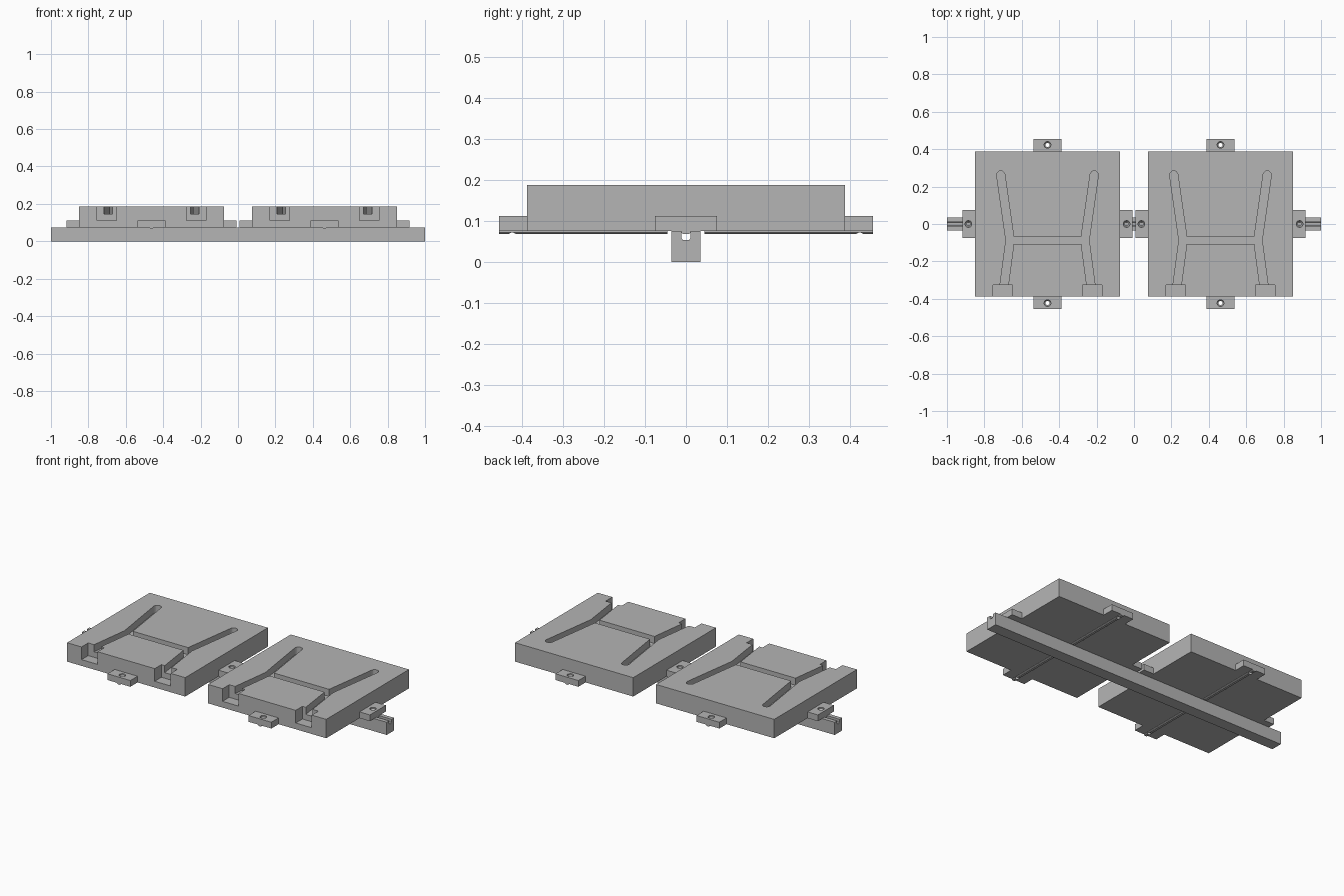
import bpy, bmesh, math
from mathutils import Vector

cube = bpy.data.objects.get("Cube")
if cube:
    bpy.data.objects.remove(cube, do_unlink=True)

grey = bpy.data.materials.new("plain grey")
grey.use_nodes = True
colour = (0.46, 0.46, 0.46, 1)
grey.diffuse_color = colour
grey.node_tree.nodes["Principled BSDF"].inputs["Base Color"].default_value = colour

DECK, TAB, TOP = 0.075, 0.112, 0.187     # heights of underside, tabs and tile top
HALF = 0.3875                            # half width of a tile


def prism(name, points, direction):
    """Extrude a closed planar outline along a direction."""
    bm = bmesh.new()
    face = bm.faces.new([bm.verts.new(p) for p in points])
    result = bmesh.ops.extrude_face_region(bm, geom=[face])
    verts = [v for v in result["geom"] if isinstance(v, bmesh.types.BMVert)]
    bmesh.ops.translate(bm, verts=verts, vec=direction)
    bmesh.ops.recalc_face_normals(bm, faces=bm.faces)
    mesh = bpy.data.meshes.new(name)
    bm.to_mesh(mesh)
    bm.free()
    mesh.materials.append(grey)
    obj = bpy.data.objects.new(name, mesh)
    bpy.context.collection.objects.link(obj)
    return obj


def box(name, x0, x1, y0, y1, z0, z1):
    outline = [(x0, y0, z0), (x1, y0, z0), (x1, y1, z0), (x0, y1, z0)]
    return prism(name, outline, (0, 0, z1 - z0))


def slot(name, a, b, radius, z0, z1):
    """Round-ended slot running between two plan points."""
    a, b = Vector(a), Vector(b)
    heading = math.atan2(b.y - a.y, b.x - a.x)
    points = []
    for centre, start in ((b, heading - math.pi / 2), (a, heading + math.pi / 2)):
        for i in range(9):
            t = start + math.pi * i / 8
            points.append((centre.x + radius * math.cos(t),
                           centre.y + radius * math.sin(t), z0))
    return prism(name, points, (0, 0, z1 - z0))


def hole(x, y):
    """Countersunk screw hole cutter."""
    bm = bmesh.new()
    rings = []
    for r, z in ((0.011, 0.06), (0.011, 0.098), (0.018, 0.104), (0.018, 0.13)):
        rings.append([bm.verts.new((x + r * math.cos(math.tau * i / 20),
                                    y + r * math.sin(math.tau * i / 20), z))
                      for i in range(20)])
    for low, high in zip(rings, rings[1:]):
        for i in range(20):
            j = (i + 1) % 20
            bm.faces.new((low[i], low[j], high[j], high[i]))
    bm.faces.new(rings[0])
    bm.faces.new(rings[-1])
    bmesh.ops.recalc_face_normals(bm, faces=bm.faces)
    mesh = bpy.data.meshes.new("hole_cutter")
    bm.to_mesh(mesh)
    bm.free()
    mesh.materials.append(grey)
    obj = bpy.data.objects.new("hole_cutter", mesh)
    bpy.context.collection.objects.link(obj)
    return obj


def cut(obj, cutters):
    """Subtract the cutters, then remove them."""
    bpy.context.view_layer.objects.active = obj
    for cutter in cutters:
        mod = obj.modifiers.new("cut", "BOOLEAN")
        mod.operation = "DIFFERENCE"
        mod.solver = "EXACT"
        mod.object = cutter
        bpy.ops.object.modifier_apply(modifier=mod.name)
        bpy.data.objects.remove(cutter, do_unlink=True)


def build_tile(side, cx):
    # Square tile with branching channels and front pockets
    tile = box(side + "_tile", cx - HALF, cx + HALF, -HALF, HALF, DECK, TOP)
    kink_y = -0.0865
    cutters = []
    for s in (-1, 1):
        kink = (cx + s * 0.2, kink_y)
        cutters.append(slot("channel", (cx + s * 0.25, 0.262), kink, 0.022, 0.145, 0.25))
        cutters.append(slot("channel", kink, (cx + s * 0.235, -0.35), 0.022, 0.145, 0.25))
        xs = sorted((cx + s * 0.1875, cx + s * 0.2925))
        cutters.append(box("pocket", *xs, -0.5, -0.325, TAB, 0.25))
    cutters.append(slot("crossbar", (cx - 0.2, kink_y), (cx + 0.2, kink_y), 0.021, 0.145, 0.25))
    cut(tile, cutters)

    # Mounting tabs and keys under the tile, on all four sides
    reach = 0.455
    for label, dx, dy in (("front", 0, -1), ("back", 0, 1), ("right", -1, 0), ("left", 1, 0)):
        def span(d, wide):
            return sorted((d * HALF, d * reach)) if d else (-wide, wide)
        tx, ty = span(dx, 0.075), span(dy, 0.075)
        tab = box(f"{side}_{label}_tab", cx + tx[0], cx + tx[1], *ty, DECK, TAB)
        inner = 0.045 if dy else 0.0
        along, across = Vector((dx, dy, 0)), Vector((-dy, dx, 0))
        base = Vector((cx, 0, 0)) + along * inner
        outline = [base + across * w + Vector((0, 0, z))
                   for w, z in ((-0.0115, 0.078), (-0.0115, 0.072), (-0.007, 0.068),
                                (0.007, 0.068), (0.0115, 0.072), (0.0115, 0.078))]
        key = prism(f"{side}_{label}_key", outline, along * (reach - inner))
        for part in (tab, key):
            cut(part, [hole(cx + dx * 0.423, dy * 0.423)])


build_tile("right", -0.4625)
build_tile("left", 0.4625)

# Long rail with a groove along its top
half_profile = [(0.035, 0), (0.035, DECK), (0.0115, DECK), (0.0115, 0.058), (0.007, 0.053)]
profile = half_profile + [(-y, z) for y, z in reversed(half_profile)]
prism("support_rail", [(-1, y, z) for y, z in profile], (2, 0, 0))
